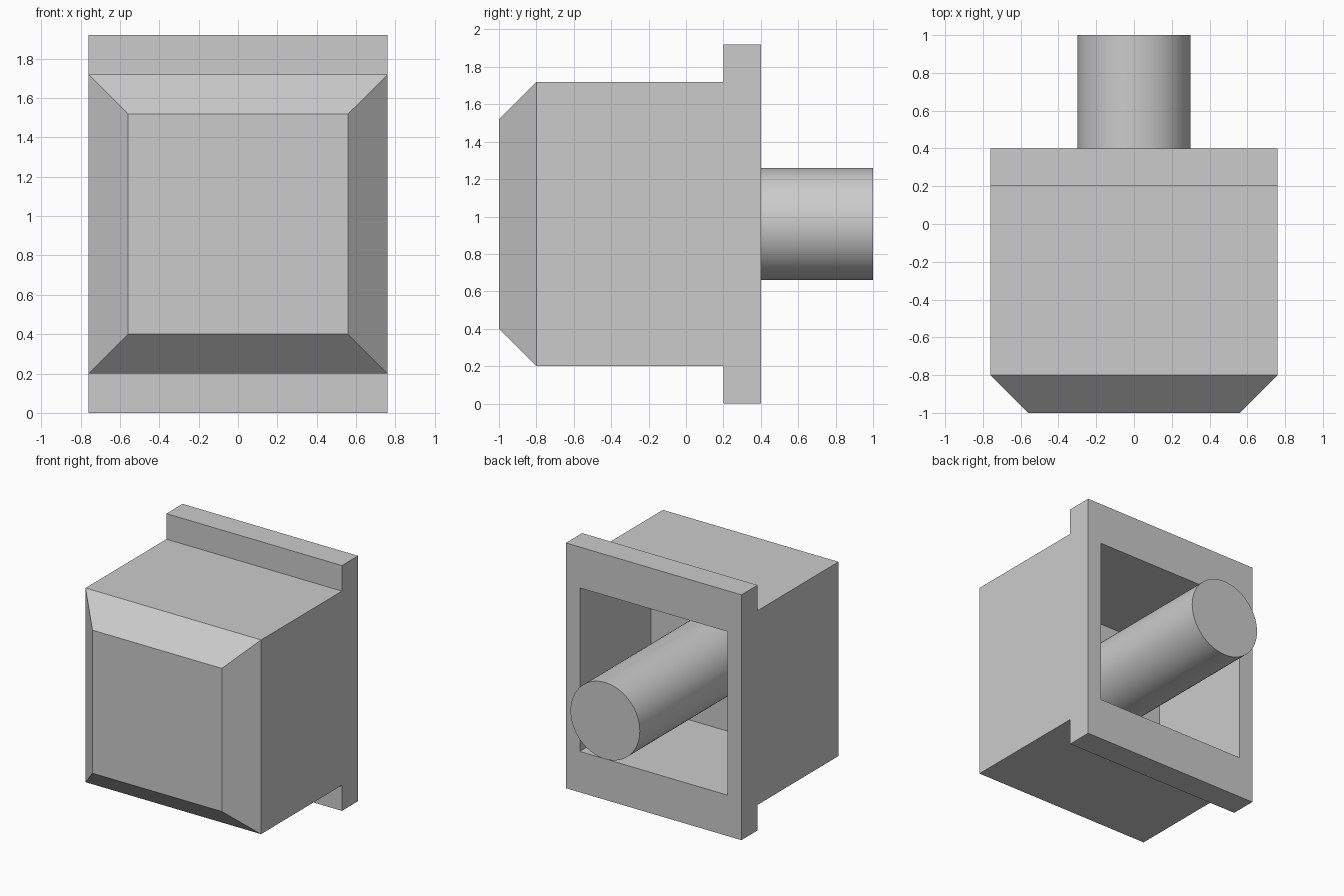
import bpy
import bmesh
from math import radians
from mathutils import Vector

cube = bpy.data.objects.get("Cube")
if cube:
    bpy.data.objects.remove(cube)

grey = bpy.data.materials.new("plain grey")
grey.use_nodes = True
colour = (0.6, 0.6, 0.6, 1)
grey.diffuse_color = colour
grey.node_tree.nodes["Principled BSDF"].inputs["Base Color"].default_value = colour

HALF_WIDTH = 0.76
MID_Z = 0.96        # height of the centre line
OPENING = 0.64      # half size of the square opening
CAVITY_END = -0.48  # y of the cavity's inner wall


def make_cap():
    bm = bmesh.new()
    # Lower half of the side profile (y, z), mirrored about the centre line
    lower = [(-1, 0.4), (-0.8, 0.2), (0.2, 0.2), (0.2, 0), (0.4, 0)]
    profile = lower + [(y, 2 * MID_Z - z) for y, z in reversed(lower)]
    face = bm.faces.new([bm.verts.new((-HALF_WIDTH, y, z)) for y, z in profile])
    extruded = bmesh.ops.extrude_face_region(bm, geom=[face])
    moved = [v for v in extruded["geom"] if isinstance(v, bmesh.types.BMVert)]
    bmesh.ops.translate(bm, verts=moved, vec=(2 * HALF_WIDTH, 0, 0))
    bmesh.ops.recalc_face_normals(bm, faces=bm.faces[:])

    # Sloped left and right edges of the front
    for side in (-1, 1):
        bmesh.ops.bisect_plane(bm, geom=bm.verts[:] + bm.edges[:] + bm.faces[:],
                               dist=1e-5, plane_co=(side * HALF_WIDTH, -0.8, 0),
                               plane_no=(side, -1, 0), clear_outer=True)
        bmesh.ops.holes_fill(bm, edges=[e for e in bm.edges if e.is_boundary])
    bmesh.ops.recalc_face_normals(bm, faces=bm.faces[:])

    # Square cavity sunk into the back
    back = max(bm.faces, key=lambda f: f.calc_center_median().y)
    bmesh.ops.inset_region(bm, faces=[back], thickness=0.12)
    for v in back.verts:
        v.co.x = OPENING if v.co.x > 0 else -OPENING
        v.co.z = MID_Z + (OPENING if v.co.z > MID_Z else -OPENING)
    floor = bmesh.ops.extrude_discrete_faces(bm, faces=[back])["faces"][0]
    for v in floor.verts:
        v.co.y = CAVITY_END

    mesh = bpy.data.meshes.new("cap")
    bm.to_mesh(mesh)
    bm.free()
    cap = bpy.data.objects.new("cap", mesh)
    bpy.context.collection.objects.link(cap)
    cap.data.materials.append(grey)


def make_stem():
    # Round stem from the cavity's inner wall out through the back
    length = 1 - CAVITY_END
    bpy.ops.mesh.primitive_cylinder_add(
        vertices=64, radius=0.3, depth=length,
        location=Vector((0, CAVITY_END + length / 2, MID_Z)),
        rotation=(radians(90), 0, 0))
    stem = bpy.context.object
    stem.name = "stem"
    stem.data.materials.append(grey)
    bpy.ops.object.shade_smooth_by_angle(angle=radians(30))


make_cap()
make_stem()
